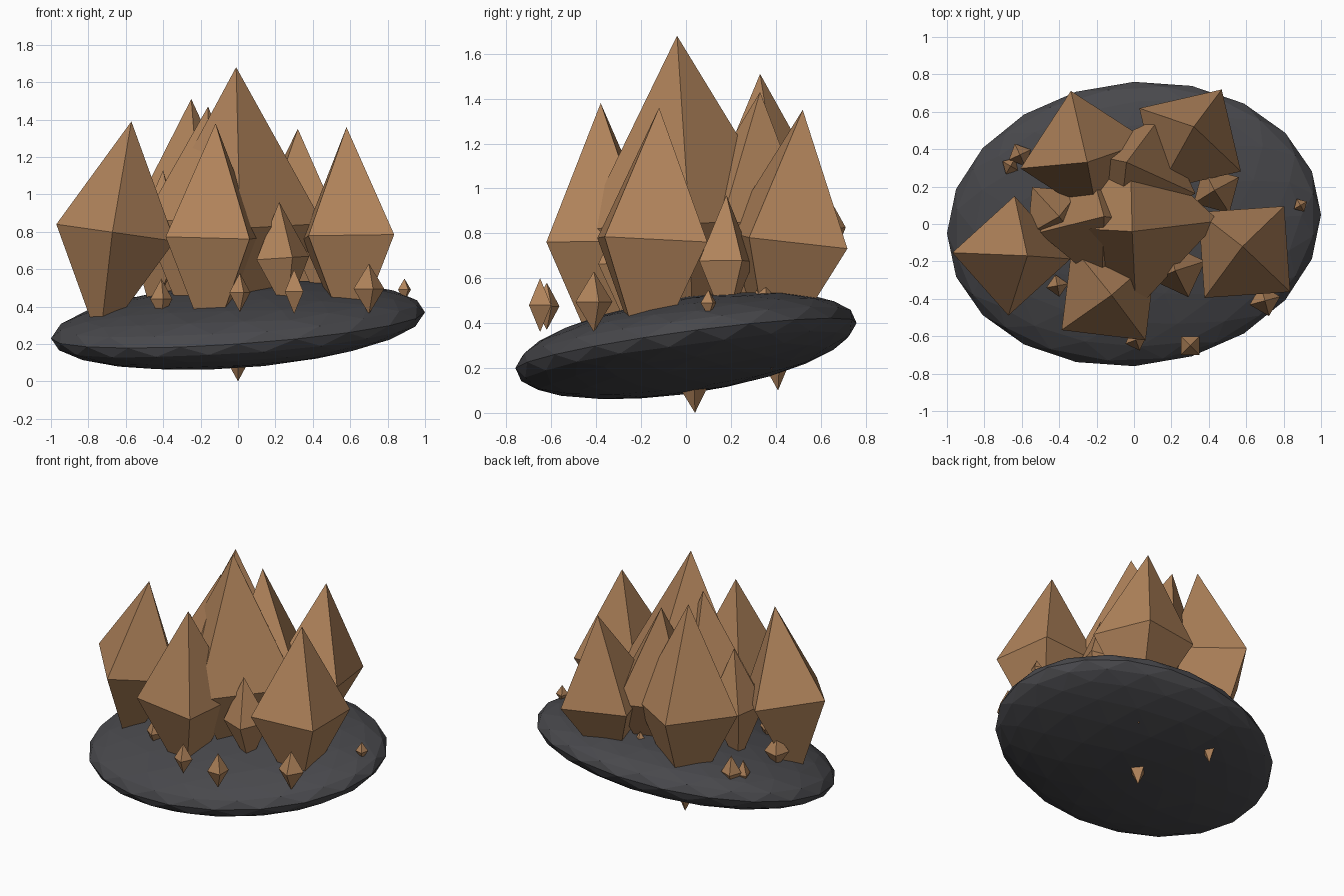
import bpy, bmesh, math
from mathutils import Matrix, Vector

if "Cube" in bpy.data.objects:
    bpy.data.objects.remove(bpy.data.objects["Cube"])


def material(name, rgb):
    m = bpy.data.materials.new(name)
    m.diffuse_color = (*rgb, 1)
    m.use_nodes = True
    m.node_tree.nodes["Principled BSDF"].inputs["Base Color"].default_value = m.diffuse_color
    return m


CRYSTAL = material("amber brown", (0.44, 0.23, 0.105))
STONE = material("dark slate", (0.065, 0.065, 0.072))


def make_object(name, bm, mat):
    bmesh.ops.recalc_face_normals(bm, faces=bm.faces[:])
    me = bpy.data.meshes.new(name)
    bm.to_mesh(me)
    bm.free()
    me.materials.append(mat)
    ob = bpy.data.objects.new(name, me)
    bpy.context.collection.objects.link(ob)


def crystal(name, apex, tip, radius, yaw):
    """Four-sided bipyramid whose girdle is square to its leaning axis."""
    apex, tip = Vector(apex), Vector(tip)
    axis = (apex - tip).normalized()
    lean = Vector((0, 0, 1)).rotation_difference(axis)
    centre = (apex + tip) / 2
    bm = bmesh.new()
    ring = []
    for i in range(4):
        a = math.radians(yaw + 90 * i)
        ring.append(bm.verts.new(centre + lean @ Vector((radius * math.cos(a), radius * math.sin(a), 0))))
    top, bottom = bm.verts.new(apex), bm.verts.new(tip)
    for i in range(4):
        a, b = ring[i], ring[(i + 1) % 4]
        bm.faces.new((a, b, top))
        bm.faces.new((b, a, bottom))
    make_object(name, bm, CRYSTAL)


# Flattened, tilted faceted rock
bm = bmesh.new()
bmesh.ops.create_icosphere(bm, subdivisions=3, radius=1.0)
bm.transform(Matrix(((1.0, 0, 0, 0), (0.05, 0.76, 0, 0), (0.07, 0.1, 0.207, 0.3), (0, 0, 0, 1))))
make_object("rock_base", bm, STONE)

# Large crystals
crystal("centre_crystal", (-0.01, -0.04, 1.68), (0.0, 0.04, 0.0), 0.46, 2)
crystal("back_left_crystal", (-0.25, 0.33, 1.51), (-0.28, 0.41, 0.10), 0.35, 102)
crystal("back_right_crystal", (0.32, 0.52, 1.35), (0.28, 0.38, 0.19), 0.32, 58)
crystal("left_crystal", (-0.57, -0.17, 1.39), (-0.74, -0.17, 0.20), 0.32, 87)
crystal("front_crystal", (-0.12, -0.38, 1.38), (-0.15, -0.36, 0.16), 0.32, -52)
crystal("right_crystal", (0.58, -0.12, 1.36), (0.60, -0.18, 0.18), 0.325, -41)
crystal("inner_back_crystal", (-0.04, 0.33, 1.43), (0.10, 0.21, 0.20), 0.32, 70)
crystal("inner_left_crystal", (-0.16, 0.04, 1.47), (-0.24, -0.08, 0.20), 0.31, -85)

# Medium crystals
crystal("front_medium_crystal", (0.22, -0.25, 0.96), (0.26, -0.25, 0.36), 0.15, 20)
crystal("right_medium_crystal", (0.43, 0.18, 0.97), (0.45, 0.18, 0.38), 0.14, 30)
crystal("left_medium_crystal", (-0.40, 0.04, 1.13), (-0.46, 0.08, 0.35), 0.18, 40)

# Small upright shards: x, y, bottom, top, radius, yaw
shards = [
    (0.30, -0.65, 0.36, 0.60, 0.07, 45),
    (0.01, -0.62, 0.37, 0.58, 0.06, 20),
    (0.70, -0.41, 0.36, 0.63, 0.085, 15),
    (0.89, 0.10, 0.43, 0.55, 0.04, 30),
    (-0.61, 0.37, 0.33, 0.56, 0.065, 25),
    (-0.66, 0.31, 0.33, 0.52, 0.05, 60),
    (-0.41, -0.33, 0.33, 0.55, 0.06, 10),
    (0.43, 0.35, 0.42, 0.60, 0.06, 10),
    (-0.69, -0.02, 0.35, 0.58, 0.08, 30),
    (0.06, 0.42, 0.42, 0.57, 0.05, 10),
]
for i, (x, y, z0, z1, r, yaw) in enumerate(shards):
    crystal(f"small_shard_{i + 1}", (x, y, z1), (x, y, z0), r, yaw)
